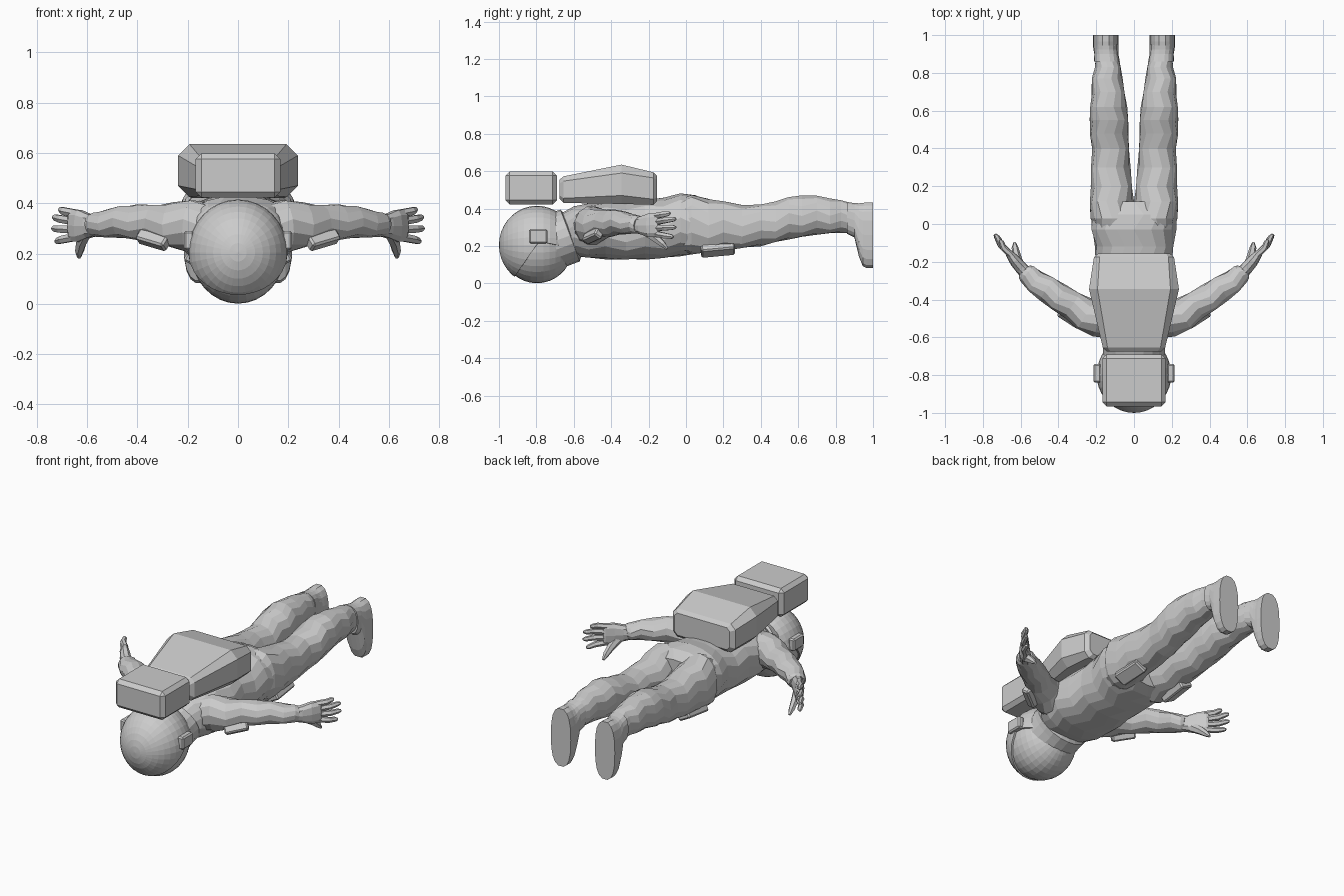
import bpy, bmesh, random
from math import cos, sin, pi, radians, copysign
from mathutils import Vector, Matrix

random.seed(4)


def finish(name, bm, mirror=False, bevel=0):
    bmesh.ops.recalc_face_normals(bm, faces=bm.faces)
    me = bpy.data.meshes.new(name)
    bm.to_mesh(me)
    bm.free()
    ob = bpy.data.objects.new(name, me)
    bpy.context.collection.objects.link(ob)
    if bevel:
        m = ob.modifiers.new("bevel", 'BEVEL')
        m.width, m.segments = bevel, 1
    if mirror:
        ob.modifiers.new("mirror", 'MIRROR')
    return ob


def skin(bm, rings):
    vs = [[bm.verts.new(p) for p in r] for r in rings]
    n = len(vs[0])
    for a, b in zip(vs, vs[1:]):
        for i in range(n):
            bm.faces.new((a[i], a[(i + 1) % n], b[(i + 1) % n], b[i]))
    bm.faces.new(vs[0])
    bm.faces.new(vs[-1])


def loft(bm, stations, n=12, e=2.0, jitter=0.0, axis=None, up=(0, 0, 1)):
    # stations: x, y, z, half width, half height
    c = [Vector(s[:3]) for s in stations]
    rings = []
    for i, s in enumerate(stations):
        t = Vector(axis) if axis else c[min(i + 1, len(c) - 1)] - c[max(i - 1, 0)]
        t.normalize()
        u = Vector(up)
        u = (u - t * u.dot(t)).normalized()
        w = t.cross(u)
        ring = []
        for k in range(n):
            a = 2 * pi * (k + 0.5 * (i % 2 if jitter else 0)) / n
            x = copysign(abs(cos(a)) ** (2 / e), cos(a))
            y = copysign(abs(sin(a)) ** (2 / e), sin(a))
            j = 1 + random.uniform(-jitter, jitter)
            ring.append(c[i] + w * (s[3] * x * j) + u * (s[4] * y * j))
        rings.append(ring)
    skin(bm, rings)


def span(y, x0, x1, z0, z1):
    return ((x0 + x1) / 2, y, (z0 + z1) / 2, (x1 - x0) / 2, (z1 - z0) / 2)


def box(name, loc, size, rot=(0, 0, 0), bevel=0.008, mirror=True):
    bm = bmesh.new()
    bmesh.ops.create_cube(bm, size=1)
    m = Matrix.Rotation(radians(rot[2]), 4, 'Z') @ Matrix.Rotation(radians(rot[1]), 4, 'Y') \
        @ Matrix.Rotation(radians(rot[0]), 4, 'X')
    bm.transform(Matrix.Translation(loc) @ m @ Matrix.Diagonal((*size, 1)))
    return finish(name, bm, mirror, bevel)


def globe(sx, sy, sz):
    bm = bmesh.new()
    bmesh.ops.create_uvsphere(bm, u_segments=32, v_segments=18, radius=1)
    bm.transform(Matrix.Translation((0, -0.797, 0.205)) @ Matrix.Diagonal((sx, sy, sz, 1))
                 @ Matrix.Rotation(radians(90), 4, 'X'))
    return bm


# Visor globe, looking down
finish("visor", globe(0.187, 0.196, 0.204))

# Helmet shell with a wedge opening for the visor
bm = globe(0.198, 0.203, 0.21)
apex = Vector((0, -0.785, 0.225))
n1 = Vector((0, 0.82, -0.57))
n2 = Vector((0, -0.2, -0.98))
for nrm in (n1, n2):
    bmesh.ops.bisect_plane(bm, geom=bm.verts[:] + bm.edges[:] + bm.faces[:],
                           plane_co=apex, plane_no=nrm)
gone = [f for f in bm.faces
        if all((f.calc_center_median() - apex).dot(k) > 0 for k in (n1, n2))]
bmesh.ops.delete(bm, geom=gone, context='FACES')
shell = finish("helmet_shell", bm)
sol = shell.modifiers.new("thickness", 'SOLIDIFY')
sol.thickness, sol.offset = 0.012, -1
box("helmet_ear_box", (0.195, -0.79, 0.252), (0.04, 0.10, 0.075))

# Neck collar
bm = bmesh.new()
loft(bm, [(0, -0.72, 0.22, 0.165, 0.15), (0, -0.65, 0.245, 0.165, 0.148),
          (0, -0.62, 0.256, 0.168, 0.148), (0, -0.61, 0.26, 0.14, 0.13)], n=20)
finish("neck_collar", bm)

# Torso
bm = bmesh.new()
loft(bm, [span(y, -w, w, a, b) for y, w, a, b in (
    (-0.66, 0.12, 0.16, 0.38), (-0.60, 0.175, 0.145, 0.41), (-0.52, 0.215, 0.135, 0.43),
    (-0.43, 0.22, 0.13, 0.435), (-0.32, 0.21, 0.128, 0.44), (-0.22, 0.203, 0.128, 0.445),
    (-0.12, 0.207, 0.135, 0.46), (-0.03, 0.225, 0.145, 0.48), (0.05, 0.225, 0.158, 0.472),
    (0.12, 0.19, 0.18, 0.44))], n=18, e=2.4, jitter=0.015, axis=(0, 1, 0))
finish("torso", bm)

# Legs
bm = bmesh.new()
loft(bm, [span(*s) for s in (
    (-0.04, 0.03, 0.2, 0.18, 0.45), (0.03, 0.0, 0.232, 0.152, 0.475),
    (0.12, 0.002, 0.232, 0.165, 0.455), (0.2, 0.01, 0.23, 0.175, 0.437),
    (0.3, 0.018, 0.228, 0.188, 0.422), (0.4, 0.024, 0.225, 0.2, 0.42),
    (0.48, 0.028, 0.235, 0.218, 0.44), (0.55, 0.03, 0.237, 0.235, 0.46),
    (0.62, 0.035, 0.232, 0.248, 0.473), (0.7, 0.05, 0.225, 0.26, 0.467),
    (0.77, 0.06, 0.222, 0.268, 0.455), (0.83, 0.07, 0.208, 0.27, 0.445),
    (0.9, 0.085, 0.2, 0.27, 0.425), (0.96, 0.09, 0.2, 0.26, 0.42))],
    n=14, e=2.2, jitter=0.018, axis=(0, 1, 0))
finish("leg", bm, True)

# Boots, soles facing +y
bm = bmesh.new()
loft(bm, [span(*s) for s in (
    (0.86, 0.075, 0.212, 0.265, 0.437), (0.9, 0.083, 0.21, 0.245, 0.43),
    (0.925, 0.083, 0.215, 0.14, 0.43), (0.945, 0.083, 0.217, 0.09, 0.432),
    (0.965, 0.082, 0.217, 0.08, 0.435), (1.0, 0.082, 0.217, 0.08, 0.435))],
    n=18, e=2.6, axis=(0, 1, 0))
finish("boot", bm, True)

# Arms
bm = bmesh.new()
loft(bm, [(0.10, -0.53, 0.30, 0.08, 0.10), (0.19, -0.505, 0.31, 0.098, 0.105),
          (0.26, -0.475, 0.315, 0.09, 0.09), (0.33, -0.43, 0.32, 0.078, 0.076),
          (0.40, -0.385, 0.325, 0.074, 0.072), (0.46, -0.345, 0.325, 0.072, 0.064),
          (0.52, -0.305, 0.32, 0.062, 0.056), (0.565, -0.265, 0.315, 0.055, 0.05),
          (0.58, -0.25, 0.312, 0.042, 0.044)], n=12, jitter=0.025)
finish("arm", bm, True)

# Hands: palm, four fanned fingers and a thumb
bm = bmesh.new()
loft(bm, [(0.56, -0.27, 0.31, 0.036, 0.04), (0.595, -0.235, 0.31, 0.034, 0.05),
          (0.63, -0.195, 0.31, 0.03, 0.066), (0.66, -0.155, 0.312, 0.022, 0.066),
          (0.667, -0.145, 0.312, 0.014, 0.058)], n=10, e=2.4)
for z0, tip in ((0.36, (0.71, -0.085, 0.375)), (0.328, (0.735, -0.055, 0.345)),
                (0.295, (0.738, -0.055, 0.30)), (0.265, (0.725, -0.068, 0.248))):
    a, b = Vector((0.65, -0.165, z0)), Vector(tip)
    m = a.lerp(b, 0.55) + Vector((0.008, -0.006, 0))
    loft(bm, [(*a, 0.018, 0.018), (*m, 0.017, 0.017), (*a.lerp(b, 0.88), 0.014, 0.014),
              (*b, 0.007, 0.007)], n=6)
loft(bm, [(0.605, -0.22, 0.285, 0.025, 0.03), (0.622, -0.165, 0.245, 0.022, 0.024),
          (0.63, -0.125, 0.21, 0.018, 0.018), (0.632, -0.10, 0.185, 0.008, 0.008)], n=6)
finish("hand", bm, True)

# Pads on upper arms and thighs
box("arm_pad", (0.335, -0.495, 0.258), (0.135, 0.05, 0.06), (-35, -14, 33))
box("thigh_pad", (0.165, 0.17, 0.183), (0.085, 0.18, 0.05), (6, -28, 0))

# Backpack main body: chamfered cross-sections along y
bm = bmesh.new()
rings = []
for y, w, a, b, c in ((-0.675, 0.145, 0.45, 0.555, 0.02), (-0.655, 0.165, 0.43, 0.572, 0.025),
                      (-0.345, 0.238, 0.425, 0.635, 0.045), (-0.175, 0.212, 0.42, 0.594, 0.03),
                      (-0.155, 0.188, 0.44, 0.575, 0.02)):
    half = [(w - c, a), (w, a + c), (w, b - c), (w - c, b)]
    rings.append([(x, y, z) for x, z in half] + [(-x, y, z) for x, z in reversed(half)])
skin(bm, rings)
finish("backpack_body", bm)

# Backpack upper box over the helmet
box("backpack_top_box", (0, -0.828, 0.51), (0.336, 0.275, 0.175), bevel=0.022, mirror=False)
